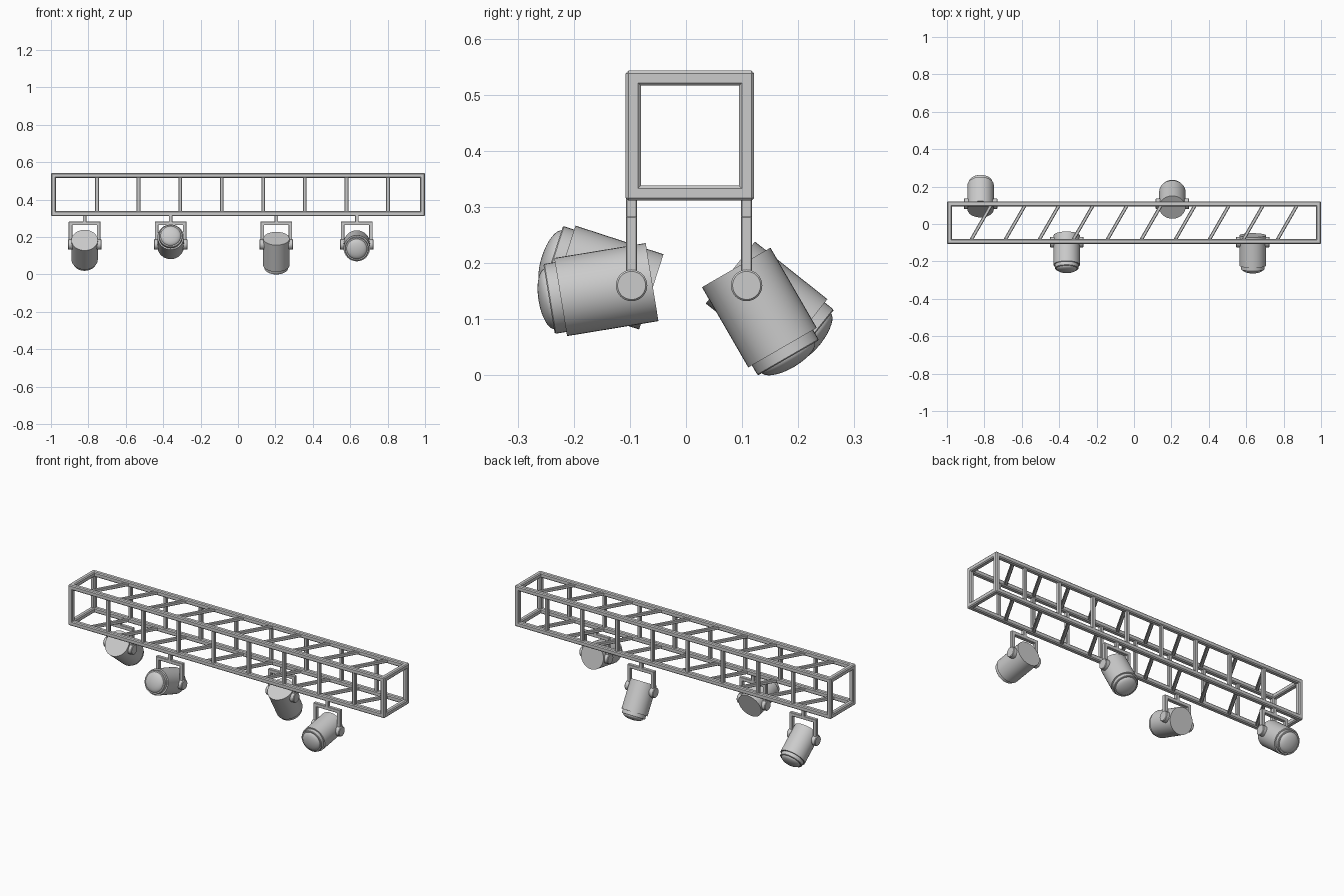
import bpy, bmesh, math
from mathutils import Vector, Matrix

if "Cube" in bpy.data.objects:
    bpy.data.objects.remove(bpy.data.objects["Cube"])

T = 0.027                              # chord thickness
Y0, Y1 = -0.094, 0.108                 # chord centre lines
Z0, Z1 = 0.3245, 0.5295
X = 1 - T / 2


def finish(bm, name, matrix=None):
    bmesh.ops.recalc_face_normals(bm, faces=bm.faces)
    me = bpy.data.meshes.new(name)
    bm.to_mesh(me)
    bm.free()
    ob = bpy.data.objects.new(name, me)
    bpy.context.collection.objects.link(ob)
    if matrix:
        ob.matrix_world = matrix
    return ob


def bars(name, items, bevel):
    """Square bars between point pairs: (start, end, width)."""
    bm = bmesh.new()
    for a, b, w in items:
        a, b = Vector(a), Vector(b)
        d = b - a
        up = 'Y' if abs(d.normalized().z) < 0.9 else 'X'
        m = (Matrix.Translation((a + b) / 2)
             @ d.to_track_quat('Z', up).to_matrix().to_4x4()
             @ Matrix.Diagonal((w, w, d.length, 1)))
        bmesh.ops.create_cube(bm, size=1, matrix=m)
    ob = finish(bm, name)
    mod = ob.modifiers.new("edge_bevel", 'BEVEL')
    mod.width = bevel
    mod.segments = 1
    return ob


def lathe(name, profile, matrix, steps=40):
    """Revolve (radius, height) points around local z."""
    bm = bmesh.new()
    vs = [bm.verts.new((r, 0, z)) for r, z in profile]
    es = [bm.edges.new(p) for p in zip(vs, vs[1:])]
    bmesh.ops.spin(bm, geom=vs + es, cent=(0, 0, 0), axis=(0, 0, 1),
                   angle=math.tau, steps=steps)
    bmesh.ops.remove_doubles(bm, verts=bm.verts, dist=1e-5)
    ob = finish(bm, name, matrix)
    bpy.ops.object.select_all(action='DESELECT')
    ob.select_set(True)
    bpy.context.view_layer.objects.active = ob
    bpy.ops.object.shade_smooth_by_angle(angle=math.radians(35))
    return ob


# Four long chords
bars("truss_chords", [((-1, y, z), (1, y, z), T)
                      for y in (Y0, Y1) for z in (Z0, Z1)], 0.005)

# Square end frames
ends = []
h = T / 2
for x in (-X, X):
    ends += [((x, y, Z0 - h), (x, y, Z1 + h), T) for y in (Y0, Y1)]
    ends += [((x, Y0 - h, z), (x, Y1 + h, z), T) for z in (Z0, Z1)]
bars("truss_end_frames", ends, 0.005)

# Upright posts on front and back
bars("truss_posts", [((-0.754 + 0.2223 * i, y, Z0), (-0.754 + 0.2223 * i, y, Z1), 0.02)
                     for i in range(8) for y in (Y0, Y1)], 0.003)

# Slanted braces on top and bottom
braces = []
for i in range(10):
    x = -0.818 + 2 / 11 * i
    braces += [((x - 0.058, Y0, z), (x + 0.058, Y1, z), 0.018) for z in (Z0, Z1)]
bars("truss_braces", braces, 0.003)

# Lamp housing, front ring and domed lens profiles
housing = [(0, -0.037), (0.0705, -0.037), (0.0705, 0.128), (0, 0.128)]
ring = [(0.054, 0.126), (0.063, 0.126), (0.063, 0.147), (0.061, 0.149), (0.054, 0.149)]
lens = [(0.055 * math.cos(t), 0.147 + 0.021 * math.sin(t))
        for t in [math.pi / 2 * k / 8 for k in range(8)]] + [(0, 0.168)]
PZ = 0.16

# x position, facing side, downward tilt
for n, (x, side, tilt) in enumerate([(-0.82, 1, 38.5), (-0.36, -1, -18),
                                     (0.205, 1, 60), (0.635, -1, 9.3)], 1):
    y = -0.097 if side < 0 else 0.108
    # Hanger and yoke
    yoke = [((x, y, Z0), (x, y, 0.27), 0.02),
            ((x - 0.085, y, 0.273), (x + 0.085, y, 0.273), 0.02)]
    yoke += [((x + s * 0.075, y, 0.283), (x + s * 0.075, y, PZ - 0.01), 0.02)
             for s in (-1, 1)]
    bars(f"lamp_yoke_{n}", yoke, 0.002)
    # Pivot knobs
    for s, side_name in ((-1, "left"), (1, "right")):
        m = Matrix.Translation((x, y, PZ)) @ Matrix.Rotation(s * math.pi / 2, 4, 'Y')
        lathe(f"lamp_knob_{n}_{side_name}",
              [(0, 0.06), (0.028, 0.06), (0.028, 0.087), (0.025, 0.09), (0, 0.09)], m, 32)
    # Tilted lamp
    a = math.radians(tilt)
    d = Vector((0, side * math.cos(a), -math.sin(a)))
    m = Matrix.Translation((x, y, PZ)) @ d.to_track_quat('Z', 'Y').to_matrix().to_4x4()
    lathe(f"lamp_housing_{n}", housing, m)
    lathe(f"lamp_ring_{n}", ring, m)
    lathe(f"lamp_lens_{n}", lens, m)
